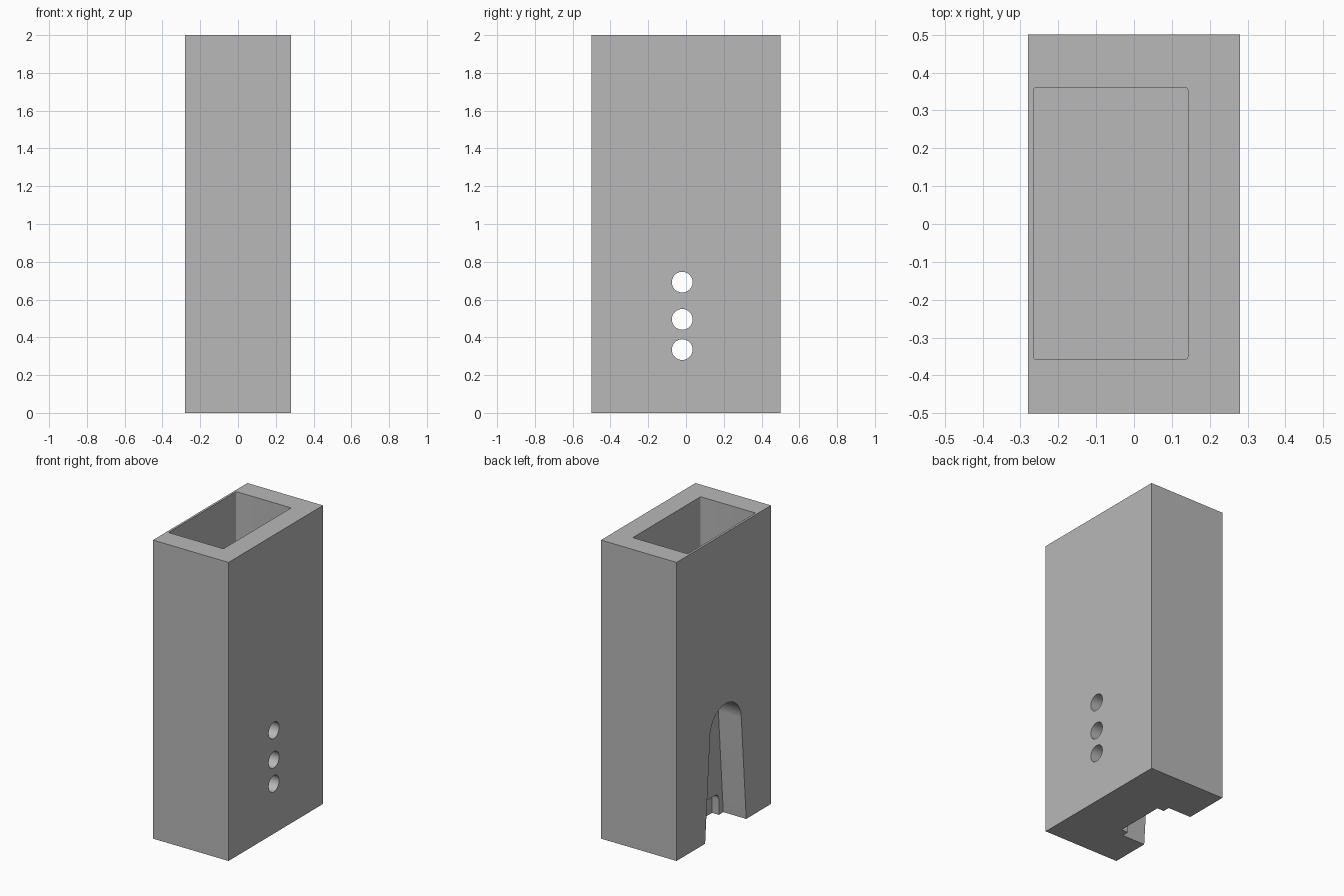
import bpy, bmesh, math
from mathutils import Vector

if "Cube" in bpy.data.objects:
    bpy.data.objects.remove(bpy.data.objects["Cube"])

grey = bpy.data.materials.new("plain grey")
grey.use_nodes = True
grey.diffuse_color = (0.48, 0.48, 0.48, 1)
grey.node_tree.nodes["Principled BSDF"].inputs["Base Color"].default_value = grey.diffuse_color


def prism(name, outline, direction):
    """Extrude a closed 3D outline along a direction vector."""
    bm = bmesh.new()
    face = bm.faces.new([bm.verts.new(p) for p in outline])
    ext = bmesh.ops.extrude_face_region(bm, geom=[face])
    moved = [v for v in ext["geom"] if isinstance(v, bmesh.types.BMVert)]
    bmesh.ops.translate(bm, verts=moved, vec=Vector(direction))
    bmesh.ops.recalc_face_normals(bm, faces=bm.faces)
    mesh = bpy.data.meshes.new(name)
    bm.to_mesh(mesh)
    bm.free()
    mesh.materials.append(grey)
    obj = bpy.data.objects.new(name, mesh)
    bpy.context.collection.objects.link(obj)
    return obj


def arc(cu, cv, r, start, end, steps):
    angles = [math.radians(start + (end - start) * i / steps) for i in range(steps + 1)]
    return [(cu + r * math.cos(a), cv + r * math.sin(a)) for a in angles]


def rounded_rect(u0, u1, v0, v1, r):
    corners = [(u1 - r, v1 - r), (u0 + r, v1 - r), (u0 + r, v0 + r), (u1 - r, v0 + r)]
    return [p for i, c in enumerate(corners) for p in arc(*c, r, 90 * i, 90 * i + 90, 6)]


def side_cutter(name, outline, x0, x1):
    return prism(name, [(x0, y, z) for y, z in outline], (x1 - x0, 0, 0))


def carve(target, cutter):
    mod = target.modifiers.new(cutter.name, "BOOLEAN")
    mod.operation = "DIFFERENCE"
    mod.solver = "EXACT"
    mod.object = cutter
    bpy.context.view_layer.objects.active = target
    bpy.ops.object.modifier_apply(modifier=mod.name)
    bpy.data.objects.remove(cutter)


# Main block
w, d = 0.28, 0.5
body = prism("holder_body", [(-w, -d, 0), (w, -d, 0), (w, d, 0), (-w, d, 0)], (0, 0, 2))

# Deep open pocket in the top
pocket = rounded_rect(-0.265, 0.142, -0.357, 0.36, 0.006)
carve(body, prism("top_pocket", [(x, y, 1.0) for x, y in pocket], (0, 0, 1.2)))

# Tapered arch recess in the right side
mid = -0.02
arch = arc(mid, 0.69, 0.166, 0, 180, 40) + [(mid - 0.225, -0.1), (mid + 0.225, -0.1)]
carve(body, side_cutter("arch_recess", arch, -0.4, -0.11))

# Shallow notch at the foot of the recess
notch = rounded_rect(mid - 0.17, mid + 0.17, -0.1, 0.145, 0.04)
carve(body, side_cutter("foot_notch", notch, -0.15, -0.06))

# Round holes through the left wall into the recess
for height in (0.335, 0.495, 0.692):
    carve(body, side_cutter("round_hole", arc(mid, height, 0.055, 0, 351, 39), -0.2, 0.4))

# Smooth the curved walls and keep the edges sharp
bpy.ops.object.select_all(action="DESELECT")
body.select_set(True)
bpy.context.view_layer.objects.active = body
bpy.ops.object.shade_smooth_by_angle(angle=math.radians(25))
